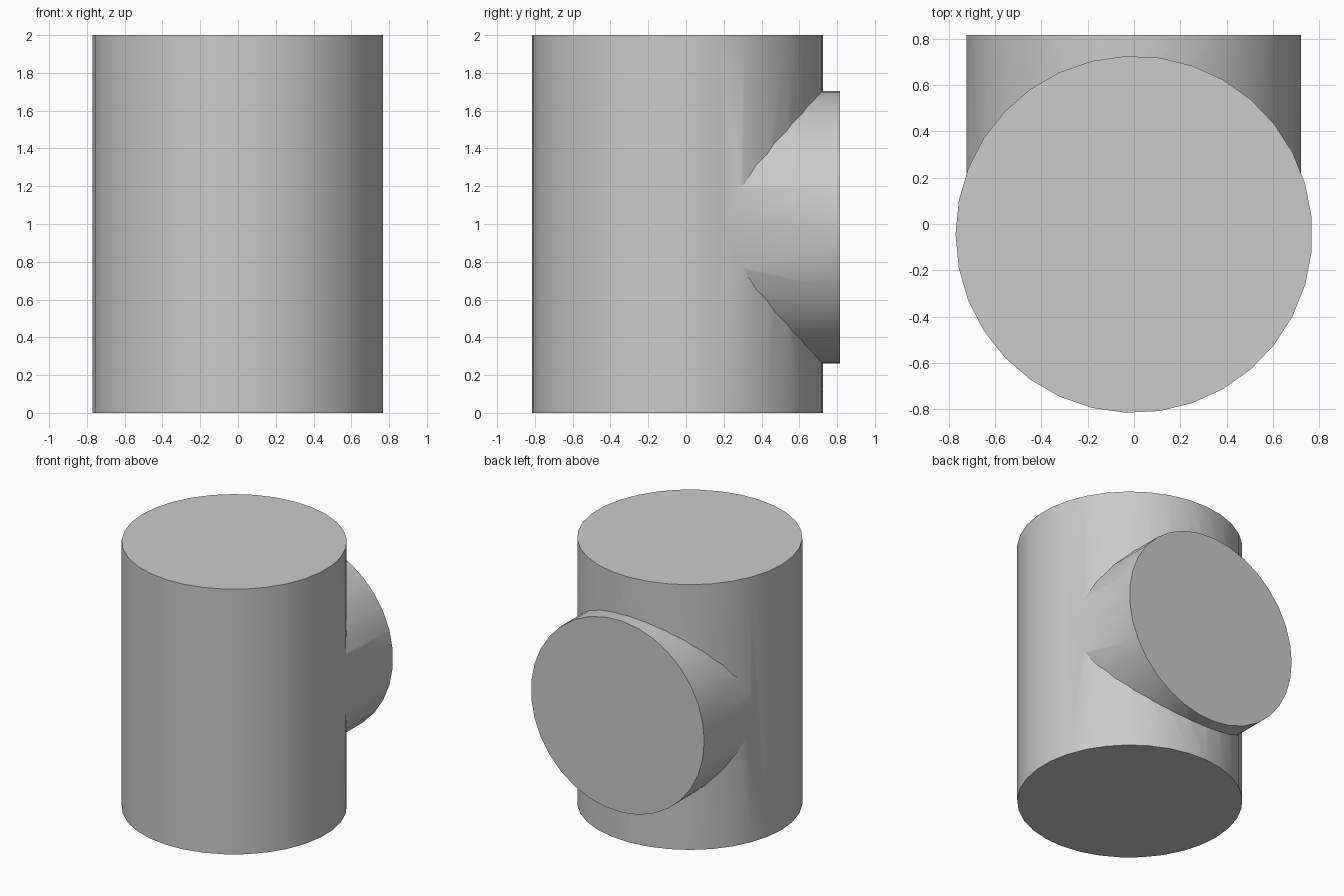
import bpy
import math

SIDES = 33

default_cube = bpy.data.objects.get("Cube")
if default_cube:
    bpy.data.objects.remove(default_cube, do_unlink=True)

# Single plain grey
grey = bpy.data.materials.new("plain_grey")
grey.use_nodes = True
grey.diffuse_color = (0.6, 0.6, 0.6, 1)
grey.node_tree.nodes["Principled BSDF"].inputs["Base Color"].default_value = (0.6, 0.6, 0.6, 1)


def cylinder(name, radius, depth, location, rotation=(0, 0, 0)):
    bpy.ops.mesh.primitive_cylinder_add(
        vertices=SIDES, radius=radius, depth=depth, location=location, rotation=rotation)
    obj = bpy.context.object
    obj.name = name
    obj.data.materials.append(grey)
    # Put one corner on the left-hand side of the ring
    for v in obj.data.vertices:
        v.co.x, v.co.y = -v.co.y, v.co.x
    return obj


# Upright body
body = cylinder("tee_body", 0.77, 2, (0, -0.045, 1))

# Horizontal branch leaving the back
branch = cylinder("branch_cutter", 0.723, 0.86, (0, 0.385, 0.983), (math.pi / 2, 0, 0))

# Fuse the branch into the body
union = body.modifiers.new("join_branch", 'BOOLEAN')
union.operation = 'UNION'
union.solver = 'EXACT'
union.object = branch
bpy.ops.object.select_all(action='DESELECT')
body.select_set(True)
bpy.context.view_layer.objects.active = body
bpy.ops.object.modifier_apply(modifier=union.name)
bpy.data.objects.remove(branch, do_unlink=True)

# Smooth sides, crisp rims
bpy.ops.object.shade_smooth_by_angle(angle=math.radians(30))
